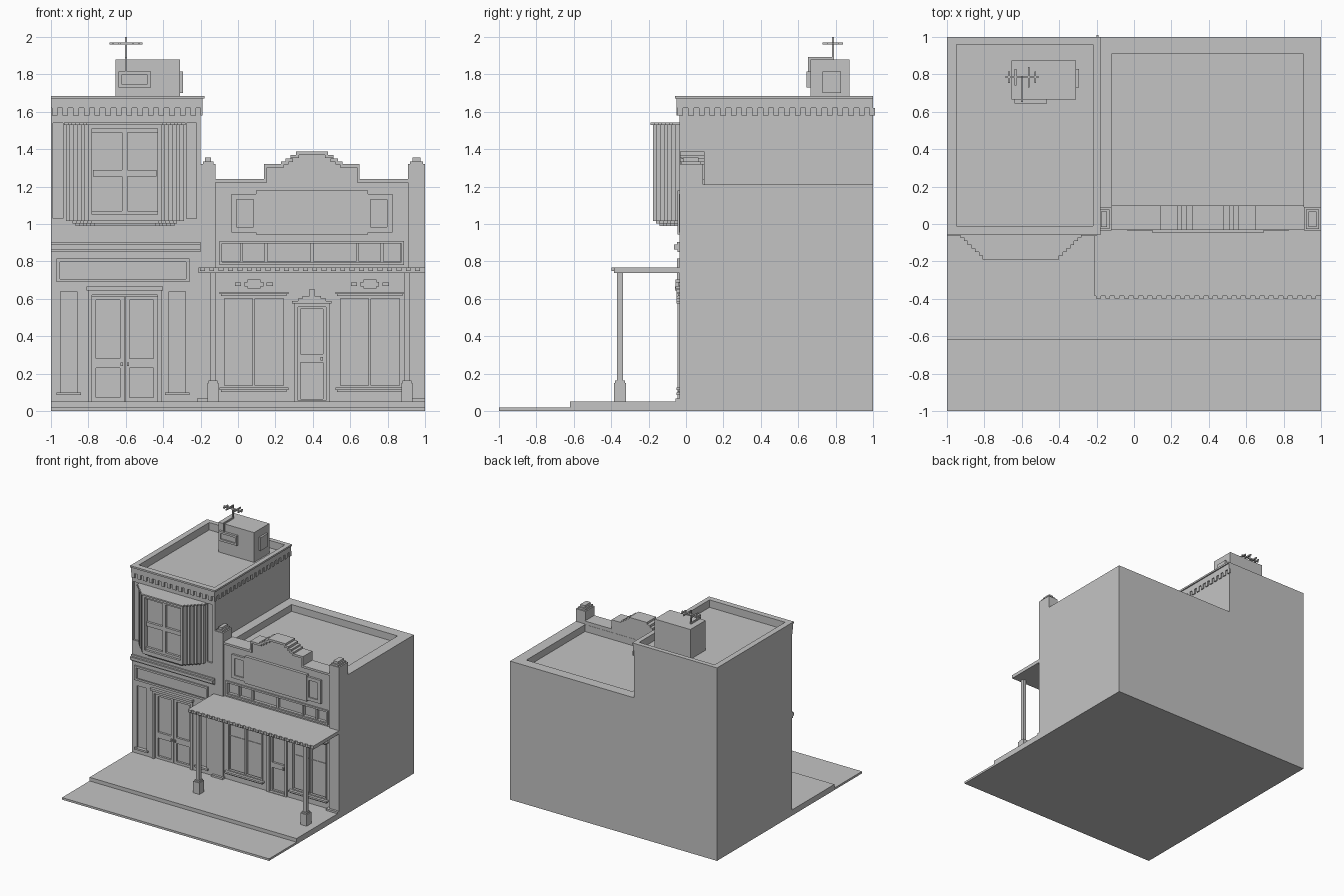
import bpy
import bmesh
from mathutils import Matrix, Vector

cube = bpy.data.objects.get("Cube")
if cube:
    bpy.data.objects.remove(cube)

grey = bpy.data.materials.new("plain grey")
grey.use_nodes = True
tone = (.55, .55, .55, 1)
grey.diffuse_color = tone
grey.node_tree.nodes["Principled BSDF"].inputs["Base Color"].default_value = tone

LEFT = -.035    # front plane of the tall building
RIGHT = -.02    # front plane of the low building
GROUND = .05    # top of the pavement


def build(name, spans):
    """One object from a list of (x, y, z) spans."""
    bm = bmesh.new()
    for span in spans:
        low, high = (Vector([pick(s) for s in span]) for pick in (min, max))
        place = Matrix.Translation((low + high) / 2) @ Matrix.Diagonal((high - low).to_4d())
        place[3][3] = 1
        bmesh.ops.create_cube(bm, size=1, matrix=place)
    mesh = bpy.data.meshes.new(name)
    bm.to_mesh(mesh)
    bm.free()
    mesh.materials.append(grey)
    obj = bpy.data.objects.new(name, mesh)
    bpy.context.collection.objects.link(obj)
    return obj


def box(name, x, y, z):
    return build(name, [(x, y, z)])


def plate(name, wall, x, z, out=.01):
    """Board standing out from a front wall."""
    return box(name, x, (wall - out, wall + .01), z)


def border(name, x, y, z, w):
    """Rectangular frame facing the front."""
    a, b = x
    c, d = z
    return build(name, [((a, a + w), y, z), ((b - w, b), y, z),
                        ((a + w, b - w), y, (c, c + w)), ((a + w, b - w), y, (d - w, d))])


def carve(obj, spans):
    """Cut boxes out of an object and bake the result."""
    cutter = build("cutter", spans)
    cutter.hide_render = True
    mod = obj.modifiers.new("openings", 'BOOLEAN')
    mod.operation, mod.solver, mod.object = 'DIFFERENCE', 'EXACT', cutter
    bpy.context.view_layer.update()
    shape = obj.evaluated_get(bpy.context.evaluated_depsgraph_get())
    baked = bpy.data.meshes.new_from_object(shape)
    obj.modifiers.clear()
    obj.data = baked
    bpy.data.objects.remove(cutter)


def opening(wall, x, z, depth):
    return (x, (wall - .2, wall + depth), z)


def around(c, half):
    return (c - half, c + half)


# Street and pavement
box("road", (-1, 1), (-1, 1), (0, .018))
box("pavement", (-1, 1), (-.62, 1), (0, GROUND))

# Tall building body with roof well and facade recesses
tall = box("tall_building", (-1, -.2), (LEFT, 1), (0, 1.67))
cuts = [((-.95, -.22), (-.01, .96), (1.62, 1.8)),
        opening(LEFT, (-.78, -.43), (GROUND, .62), .03),
        opening(LEFT, (-.955, -.275), (.7, .8), .012)]
for x in ((-.95, -.86), (-.37, -.28)):
    cuts.append(opening(LEFT, x, (.1, .64), .015))
for x in ((-.988, -.935), (-.275, -.222)):
    cuts.append(opening(LEFT, x, (1.03, 1.54), .015))
carve(tall, cuts)

# Cornice, frieze and hanging teeth
rim = (1.67, 1.685)
build("cornice", [((-1, -.18), (-.06, -.01), rim), ((-.22, -.18), (-.01, 1), rim),
                  ((-1, -.95), (-.01, 1), rim), ((-.95, -.22), (.96, 1), rim)])
band = (1.62, 1.67)
build("frieze", [((-1, -.19), (-.05, LEFT), band), ((-.2, -.19), (LEFT, 1), band)])
step = .057
teeth = [(around(-.98 + i * step, .015), (-.05, LEFT), (1.58, band[0])) for i in range(14)]
teeth += [((-.2, -.19), around(-.03 + i * step, .015), (1.58, band[0])) for i in range(19)]
build("frieze_teeth", teeth)

# Stepped bay window
mid = -.605
low, top = 1.03, 1.53
layers = [(.315 - .02 * i, -.06 - .0195 * i) for i in range(7)]
build("bay_body", [(around(mid, half), (y, 0), (low, top)) for half, y in layers[:5]])
build("bay_roof", [(around(mid, half + .01), (y - .012, 0), (top, top + .012))
                   for half, y in layers])
for k in range(3):
    build("bay_foot", [(around(mid, half - .015 * k), (min(y + .017 * k, 0), 0),
                        (low - .014 * (k + 1), low - .014 * k)) for half, y in layers])
back = layers[4][1]
for (half, y), width in zip(layers[5:], (.04, .02)):
    border("bay_window_frame", around(mid, half), (y, back), (low, top), width)
build("bay_window_bars", [(around(mid, .014), (back - .02, back), (low, top)),
                          (around(mid, .17), (back - .02, back), (1.255, 1.29))])

# Mid mouldings and sign panel
for z, out in (((.85, .865), .01), ((.865, .89), .028), ((.89, .905), .012)):
    plate("string_course", LEFT, (-1, -.2), z, out)
border("sign_frame", (-.97, -.26), (LEFT - .012, LEFT), (.69, .815), .017)

# Double entrance doors
for x in ((-.8, -.78), (-.43, -.41)):
    plate("door_jamb", LEFT, x, (GROUND, .64))
plate("door_head", LEFT, (-.8, -.41), (.62, .645))
plate("door_cornice", LEFT, (-.81, -.4), (.645, .665), .025)
leaf = (LEFT + .012, LEFT + .035)
for x, knob in (((-.78, -.608), -.622), ((-.602, -.43), -.588)):
    border("door_leaf", x, leaf, (GROUND, .615), .022)
    box("door_rail", x, leaf, (.23, .28))
    box("door_handle", around(knob, .006), (LEFT, leaf[1]), (.24, .26))
for x in ((-.97, -.84), (-.39, -.26)):
    plate("side_panel_sill", LEFT, x, (.085, .1), .015)

# Low building body with roof well and facade recesses
centre = .395
windows = (.085, .705)
low_body = box("low_building", (-.2, 1), (RIGHT, 1), (0, 1.21))
cuts = [((-.12, .905), (.1, .91), (1.15, 1.4)),
        opening(RIGHT, (.32, .47), (GROUND, .56), .03),
        opening(RIGHT, (-.085, .87), (.8, .895), .025)]
cuts += [opening(RIGHT, around(c, .165), (.125, .615), .03) for c in windows]
carve(low_body, cuts)

# Stepped parapet with edge trim, from the shoulders to the crown
deep = (RIGHT, .098)
tiers = [(.515, 1.24), (.255, 1.32), (.165, 1.335), (.14, 1.35), (.115, 1.37), (.085, 1.387)]
build("parapet", [(around(centre, half), deep, (1.2, z)) for half, z in tiers])
trim = []
for i, (half, z) in enumerate(tiers):
    inner = tiers[i + 1][0] if i + 1 < len(tiers) else 0
    for side in (-1, 1):
        ends = (centre + side * half, centre + side * max(inner - .015, 0))
        trim.append((ends, (RIGHT - .012, RIGHT), (z - .018, z)))
for side in (-1, 1):
    edge = centre + side * tiers[1][0]
    trim.append(((edge, edge - side * .015), (RIGHT - .012, RIGHT), (1.222, 1.302)))
build("parapet_trim", trim)

# Corner pilasters with plinths and caps
for a, b in ((-.2, -.12), (.908, 1)):
    box("pilaster", (a, b), (-.035, .09), (0, 1.32))
    box("pilaster_plinth", (a - .02, min(b + .01, 1)), (-.055, 0), (GROUND, .066))
    for inset, z in ((.012, (1.32, 1.335)), (.024, (1.335, 1.355))):
        box("pilaster_cap", (a + inset, b - inset), (inset - .04, .09 - inset), z)

# Sign board with framed wings
plate("sign_centre", RIGHT, (.095, .695), (.945, 1.178), .025)
plate("sign_back", RIGHT, (-.035, .825), (.955, 1.16), .008)
for x in ((-.035, .11), (.68, .825)):
    border("sign_wing_frame", x, (RIGHT - .018, RIGHT), (.955, 1.16), .028)

# Transom window row
border("transom_frame", (-.1, .888), (RIGHT - .012, RIGHT + .02), (.782, .91), .015)
build("transom_bars", [(around(centre + d, .008), (RIGHT, .01), (.79, .9))
                       for d in (-.375, -.245, 0, .245, .375)])

# Shop windows and the ornaments above them
for c in windows:
    border("shop_window_frame", around(c, .17), (RIGHT - .008, RIGHT + .015), (.125, .615), .012)
    box("shop_window_mullion", around(c, .007), (RIGHT, .015), (.125, .615))
    box("shop_window_transom", around(c, .165), (.005, .015), (.418, .424))
    for z in ((.103, .112), (.615, .625)):
        plate("shop_window_moulding", RIGHT, around(c, .175), z, .022)
    for z in ((.112, .127), (.625, .637)):
        plate("shop_window_ledge", RIGHT, around(c, .185), z, .032)
    build("vent_ornament", [(around(c, w), (RIGHT - .035, RIGHT), around(.678, h))
                            for w, h in ((.05, .013), (.035, .024))])
    for d in (-.085, .085):
        plate("vent_bar", RIGHT, around(c + d, .017), around(.678, .009), .02)

# Single shop door with stepped hood
border("shop_door_frame", (.3, .49), (RIGHT - .012, RIGHT + .02), (.035, .575), .02)
leaf = (RIGHT + .012, RIGHT + .035)
border("shop_door_leaf", (.32, .47), leaf, (GROUND, .56), .015)
box("shop_door_rail", (.32, .47), leaf, (.26, .305))
box("shop_door_handle", around(.448, .006), (RIGHT, .01), (.27, .29))
for half, z in ((.105, .575), (.075, .588), (.05, .602)):
    plate("door_hood", RIGHT, around(centre, half), (z, z + .014), .03)
plate("door_finial", RIGHT, around(centre, .013), (.61, .652), .03)

# Porch canopy with ribbed front edge, posts and footings
box("canopy", (-.21, 1), (-.385, RIGHT), (.738, .768))
build("canopy_ribs", [(around(-.19 + i * .05, .013), (-.397, -.385), (.748, .768))
                      for i in range(24)])
for x in (-.133, .903):
    box("porch_post", around(x, .016), around(-.353, .016), (GROUND, .74))
    box("post_footing", around(x, .03), around(-.353, .033), (GROUND, .15))
    box("post_footing_cap", around(x, .024), around(-.353, .026), (.15, .162))

# Rooftop hut with vents
box("roof_hut", (-.655, -.31), (.665, .875), (1.6, 1.88))
border("hut_front_vent", (-.64, -.465), (.645, .67), (1.73, 1.815), .018)
box("hut_front_louvre", (-.63, -.475), (.657, .67), (1.74, 1.81))
box("hut_side_vent", (-.31, -.293), (.73, .83), (1.7, 1.815))

# Aerial with its cable
box("aerial_mast", around(-.598, .005), around(.785, .005), (1.88, 2))
box("aerial_boom", around(-.598, .088), around(.785, .005), around(1.965, .006))
build("aerial_rods", [(around(-.598 + d, .005), around(.785, r), around(1.965, .006))
                      for d, r in ((-.07, .03), (-.035, .045), (.035, .055), (.07, .03))])
build("aerial_cable", [(around(-.598, .005), (.652, .665), (1.8, 1.89)),
                       (around(-.598, .005), (.652, .785), (1.88, 1.892))])
